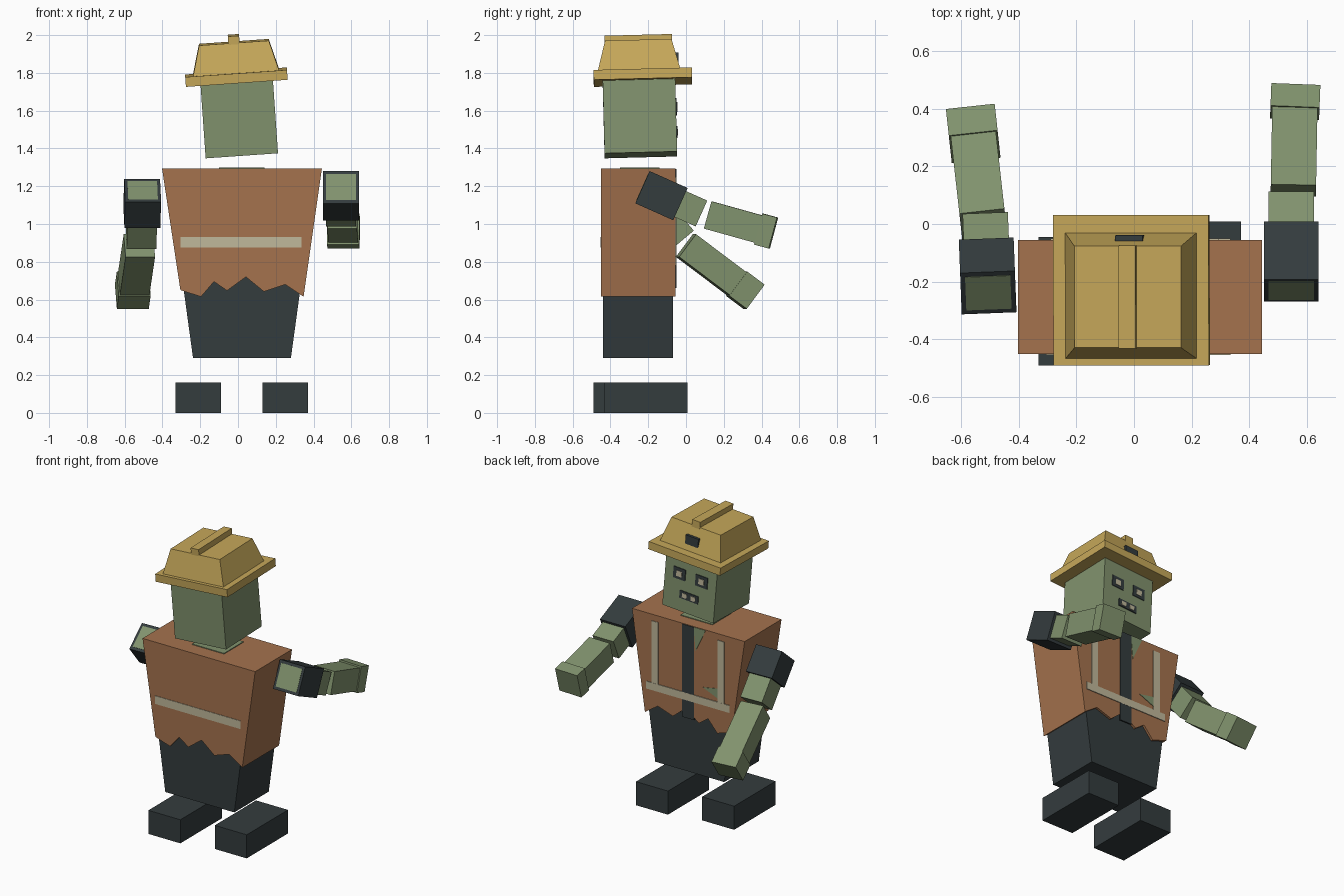
import bpy, bmesh
from math import radians
from mathutils import Matrix, Vector

if "Cube" in bpy.data.objects:
    bpy.data.objects.remove(bpy.data.objects["Cube"])


def material(name, rgb):
    m = bpy.data.materials.new(name)
    m.diffuse_color = (*rgb, 1)
    m.use_nodes = True
    m.node_tree.nodes["Principled BSDF"].inputs["Base Color"].default_value = m.diffuse_color
    return m


SKIN = material("green_skin", (0.22, 0.29, 0.155))
VEST = material("orange_vest", (0.376, 0.171, 0.076))
DARK = material("dark_cloth", (0.034, 0.045, 0.048))
HAT = material("yellow_hat", (0.565, 0.392, 0.102))
PALE = material("pale_strip", (0.527, 0.479, 0.328))


def finish(name, bm, mat, matrix=Matrix()):
    bmesh.ops.recalc_face_normals(bm, faces=bm.faces)
    me = bpy.data.meshes.new(name)
    bm.to_mesh(me)
    bm.free()
    me.materials.append(mat)
    ob = bpy.data.objects.new(name, me)
    ob.matrix_world = matrix
    bpy.context.collection.objects.link(ob)
    return ob


def box(name, x, y, z, mat, matrix=Matrix(), taper=(0, 0)):
    """Box from (min, max) ranges; taper pulls the top edges in on x and y."""
    bm = bmesh.new()
    bmesh.ops.create_cube(bm, size=1)
    for v in bm.verts:
        top = v.co.z > 0
        sx, sy = (1 if v.co.x > 0 else -1), (1 if v.co.y > 0 else -1)
        v.co = (x[sx > 0] - sx * top * taper[0], y[sy > 0] - sy * top * taper[1], z[top])
    return finish(name, bm, mat, matrix)


def prism(name, pts, y0, y1, mat):
    """Outline in x/z extruded along y."""
    bm = bmesh.new()
    face = bm.faces.new([bm.verts.new((px, y0, pz)) for px, pz in pts])
    out = bmesh.ops.extrude_face_region(bm, geom=[face])
    moved = [g for g in out["geom"] if isinstance(g, bmesh.types.BMVert)]
    bmesh.ops.translate(bm, verts=moved, vec=(0, y1 - y0, 0))
    return finish(name, bm, mat)


def limb(name, a, b, w, h, mat):
    """Box running from point a to point b, w wide and h high."""
    a, b = Vector(a), Vector(b)
    d = (b - a).normalized()
    side = d.cross(Vector((0, 0, 1))).normalized()
    up = side.cross(d)
    m = Matrix((side, d, up)).transposed().to_4x4()
    m.translation = a
    return box(name, (-w / 2, w / 2), (0, (b - a).length), (-h / 2, h / 2), mat, m)


# Feet and trousers
box("left_foot", (-0.33, -0.09), (-0.49, -0.045), (0, 0.16), DARK)
box("right_foot", (0.13, 0.37), (-0.435, 0.008), (0, 0.16), DARK)
prism("trousers", [(-0.238, 0.29), (0.28, 0.29), (0.343, 0.75), (-0.301, 0.75)],
      -0.44, -0.07, DARK)

# Vest with torn hem
prism("vest", [(-0.402, 1.293), (-0.305, 0.65), (-0.196, 0.615), (-0.127, 0.695),
               (-0.058, 0.647), (0.042, 0.72), (0.137, 0.642), (0.25, 0.68),
               (0.347, 0.615), (0.444, 1.293)], -0.45, -0.055, VEST)
box("neck", (-0.1, 0.14), (-0.35, -0.14), (1.2, 1.298), SKIN)

# Vest strips, zip and torn holes
box("back_strip", (-0.305, 0.335), (-0.453, -0.44), (0.875, 0.93), PALE)
box("chest_strip", (-0.29, 0.335), (-0.06, -0.050), (0.78, 0.83), PALE)
for side, cx in (("left", -0.225), ("right", 0.27)):
    box(side + "_shoulder_strip", (cx - 0.025, cx + 0.025), (-0.06, -0.051), (0.83, 1.25), PALE)
box("zip", (-0.023, 0.065), (-0.06, -0.051), (0.66, 1.29), DARK)
prism("collar_hole", [(-0.02, 1.29), (-0.11, 1.29), (-0.035, 1.13)], -0.06, -0.052, SKIN)
prism("chest_hole", [(-0.09, 0.9), (-0.2, 0.92), (-0.21, 0.85)], -0.06, -0.052, SKIN)

# Head group frame, tilted
H = (Matrix.Translation((0.02, -0.238, 1.366))
     @ Matrix.Rotation(radians(-4), 4, 'Y') @ Matrix.Rotation(radians(1.5), 4, 'X'))
box("head", (-0.192, 0.192), (-0.193, 0.191), (0, 0.4), SKIN, H)
for side, s in (("left", -1), ("right", 1)):
    e = s * 0.083
    box(side + "_eye", (e - 0.045, e + 0.045), (0.18, 0.196), (0.212, 0.288), DARK, H)
    box(side + "_pupil", (e - 0.02, e + 0.02), (0.18, 0.199), (0.23, 0.268), PALE, H)
    t = s * 0.032
    box(side + "_tooth", (t - 0.017, t + 0.017), (0.18, 0.199), (0.1, 0.13), PALE, H)
box("mouth", (-0.07, 0.07), (0.18, 0.196), (0.09, 0.142), DARK, H)

# Hard hat
box("hat_brim", (-0.27, 0.27), (-0.24, 0.28), (0.386, 0.438), HAT, H)
box("hat_dome", (-0.228, 0.228), (-0.217, 0.219), (0.438, 0.598), HAT, H, (0.043, 0.042))
box("hat_ridge", (-0.03, 0.03), (-0.177, 0.18), (0.58, 0.635), HAT, H)
box("hat_badge", (-0.048, 0.048), (0.17, 0.212), (0.475, 0.535), DARK, H)


# Arms: sleeve, upper arm poking through it, separate forearm and hand
def arm(side, centre, direction, half, reach, path, widths):
    c, d = Vector(centre), Vector(direction).normalized()
    limb(side + "_sleeve", c - d * half, c + d * half, 0.19, 0.187, DARK)
    limb(side + "_upper_arm", c - d * (half + 0.002), c + d * reach, 0.157, 0.15, SKIN)
    limb(side + "_forearm", path[0], path[1], 0.157, widths[0], SKIN)
    limb(side + "_hand", path[1], path[2], 0.17, widths[1], SKIN)


arm("right", (0.545, -0.13, 1.15), (0.0, 0.913, -0.407), 0.11, 0.232,
    [(0.552, 0.116, 1.048), (0.557, 0.385, 0.973), (0.56, 0.463, 0.952)], (0.15, 0.17))
arm("left", (-0.507, -0.18, 1.108), (-0.025, 0.643, -0.766), 0.09, 0.25,
    [(-0.522, 0.0, 0.886), (-0.552, 0.268, 0.684), (-0.562, 0.36, 0.615)], (0.15, 0.16))
